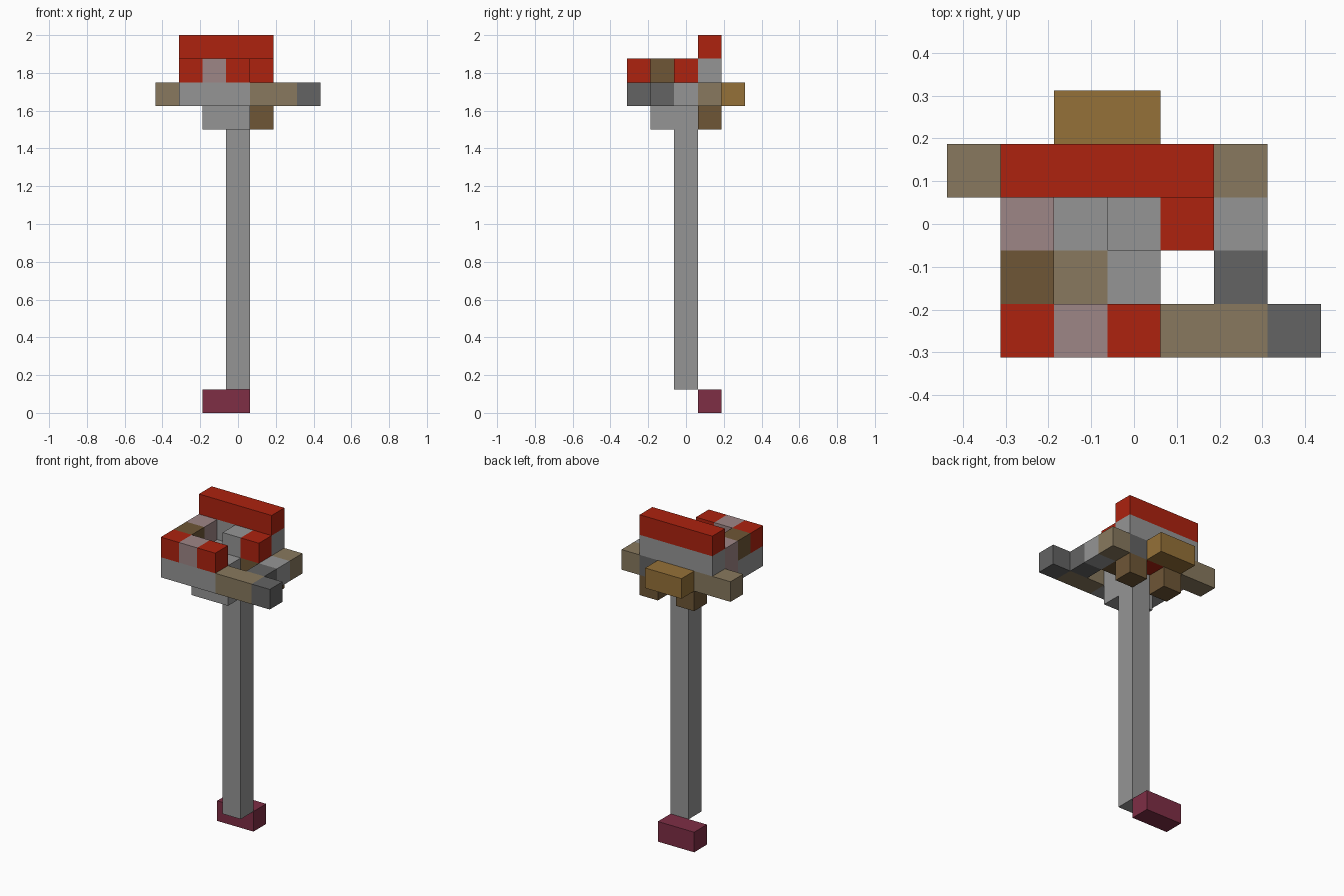
import bpy
import bmesh
from mathutils import Matrix, Vector

cube = bpy.data.objects.get("Cube")
if cube:
    bpy.data.objects.remove(cube, do_unlink=True)

UNIT = 0.125                               # edge of one block
ORIGIN = Vector((-0.4375, -0.3125, 0.0))   # low corner of the block grid


def linear(value):
    c = value / 255
    return c / 12.92 if c <= 0.04045 else ((c + 0.055) / 1.055) ** 2.4


def make_material(name, rgb):
    mat = bpy.data.materials.new(name)
    colour = (*[linear(v) for v in rgb], 1.0)
    mat.use_nodes = True
    mat.node_tree.nodes["Principled BSDF"].inputs["Base Color"].default_value = colour
    mat.diffuse_color = colour
    return mat


grey = make_material("grey", (149, 149, 149))
dark_grey = make_material("dark grey", (99, 99, 99))
red = make_material("red", (173, 34, 15))
mauve = make_material("mauve", (158, 134, 134))
tan = make_material("tan", (136, 121, 94))
brown = make_material("brown", (110, 86, 54))
ochre = make_material("ochre", (149, 113, 56))
maroon = make_material("maroon", (126, 46, 69))


def block(name, mat, cell, size=(1, 1, 1)):
    """Box covering a run of grid cells, starting at the low corner cell."""
    size = Vector(size) * UNIT
    centre = ORIGIN + Vector(cell) * UNIT + size / 2
    bm = bmesh.new()
    bmesh.ops.create_cube(bm, size=1, matrix=Matrix.Diagonal((*size, 1)))
    mesh = bpy.data.meshes.new(name)
    bm.to_mesh(mesh)
    bm.free()
    mesh.materials.append(mat)
    obj = bpy.data.objects.new(name, mesh)
    obj.location = centre
    bpy.context.collection.objects.link(obj)


# Foot and pole
block("foot", maroon, (2, 3, 0), (2, 1, 1))
block("pole", grey, (3, 2, 1), (1, 1, 14))

# Supports below the platform
block("front_support", grey, (2, 1, 12), (2, 1, 1))
for side, x in (("right", 2), ("left", 4)):
    block(side + "_back_support", brown, (x, 3, 12))

# Platform, front row
P = 13
block("platform_front", grey, (1, 0, P), (3, 1, 1))
block("front_arm", tan, (4, 0, P), (2, 1, 1))
block("front_arm_tip", dark_grey, (6, 0, P))

# Platform, middle rows
block("platform_right_side", grey, (1, 1, P))
block("platform_inlay", tan, (2, 1, P))
block("platform_centre_front", grey, (3, 1, P))
block("platform_right_panel", mauve, (1, 2, P))
block("platform_centre", grey, (2, 2, P))
block("platform_left_panel", brown, (4, 2, P))
block("left_rail_front", dark_grey, (5, 1, P))
block("left_rail_middle", grey, (5, 2, P))

# Platform, back row
block("back_right_arm", tan, (0, 3, P), (3, 1, 1))
block("back_core", red, (3, 3, P))
block("back_left_core", dark_grey, (4, 3, P))
block("back_left_arm", tan, (5, 3, P))
block("back_ledge", ochre, (2, 4, P), (2, 1, 1))

# Raised rim around the platform
R = 14
for side, x in (("right", 1), ("left", 3)):
    block("rim_front_" + side, red, (x, 0, R))
block("rim_front_middle", mauve, (2, 0, R))
block("rim_side_front", brown, (1, 1, R))
block("rim_side_back", mauve, (1, 2, R))
block("rim_left_knob", red, (4, 2, R))

# Back wall and its cap
block("back_wall", grey, (1, 3, R), (4, 1, 1))
block("back_wall_cap", red, (1, 3, R + 1), (4, 1, 1))
